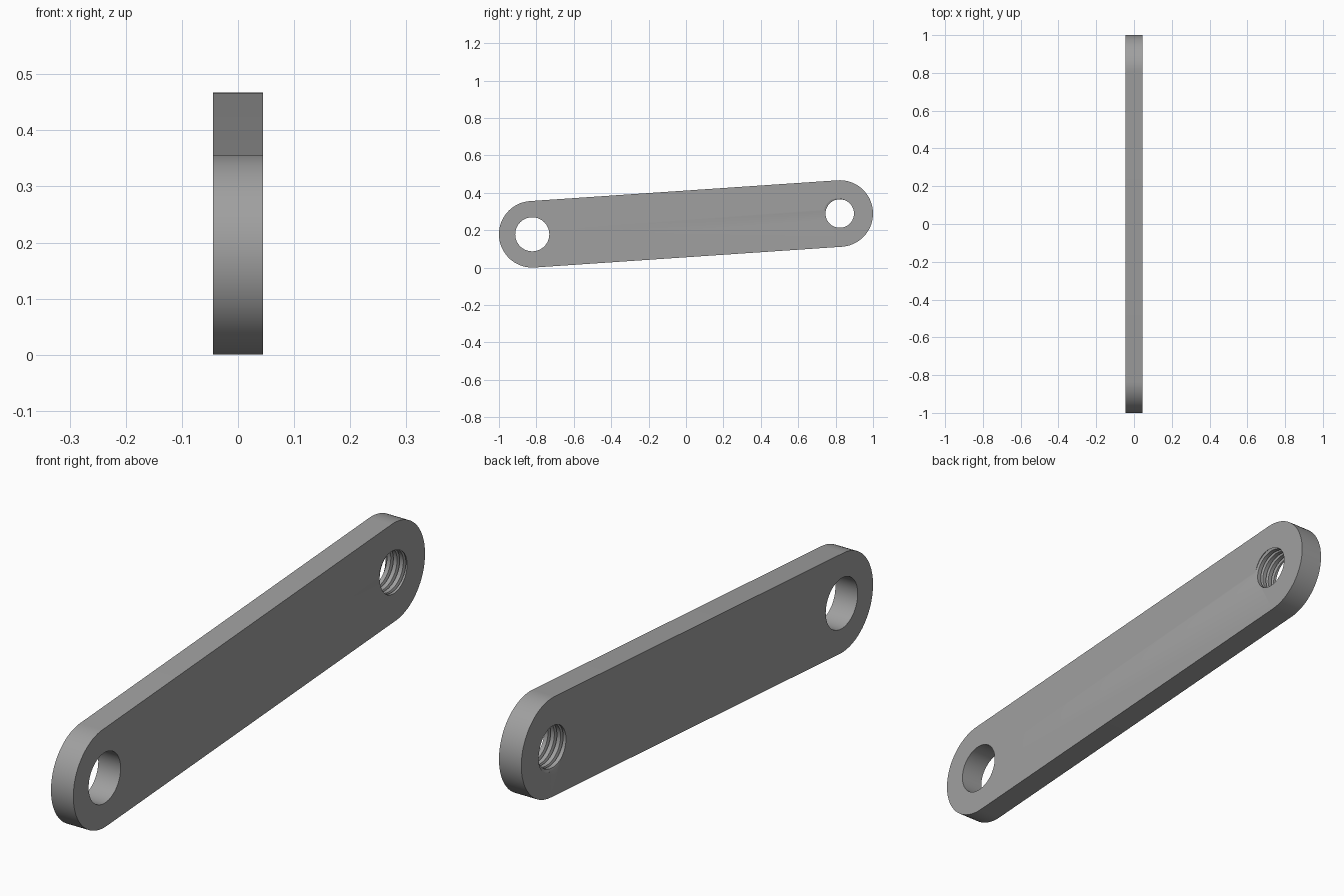
import bpy, bmesh, math

if "Cube" in bpy.data.objects:
    bpy.data.objects.remove(bpy.data.objects["Cube"])

HALF = 0.0445                      # half thickness of the arm
END_R = 0.178                      # radius of the rounded ends
FRONT = (-0.822, 0.178)            # (y, z) centres of the two ends
REAR = (0.822, 0.289)
BORE_R = 0.091                     # plain hole
CREST_R, ROOT_R = 0.076, 0.086     # threaded hole
PITCH = 0.025
GROOVE = [(-0.2, CREST_R), (-0.06, ROOT_R), (0.06, ROOT_R), (0.2, CREST_R)]
START = math.radians(145)          # where the groove leaves the +x face
SEG = 72


def polar(c, r, a, x):
    return (x, c[0] + r * math.cos(a), c[1] + r * math.sin(a))


def wall(bm, outline):
    """Extruded closed wall through a list of (centre, radius, angle)."""
    lo = [bm.verts.new(polar(c, r, a, -HALF)) for c, r, a in outline]
    hi = [bm.verts.new(polar(c, r, a, HALF)) for c, r, a in outline]
    n = len(outline)
    for i in range(n):
        j = (i + 1) % n
        bm.faces.new((lo[i], lo[j], hi[j], hi[i]))


def groove_radius(phase):
    f = abs((phase + 0.5) % 1 - 0.5)
    k = min(max((0.2 - f) / 0.14, 0), 1)
    return CREST_R + (ROOT_R - CREST_R) * k


def thread(bm, c):
    """Helical groove wall, trimmed flush with both faces."""
    cols = []
    for j in range(SEG + 1):
        a = 2 * math.pi * j / SEG
        shift = (a - START) / (2 * math.pi)
        col = []
        for turn in range(-7, 4):
            for f, r in GROOVE:
                x = HALF + PITCH * (turn + f + shift)
                if abs(x) > HALF:
                    x = math.copysign(HALF, x)
                    r = groove_radius((x - HALF) / PITCH - shift)
                col.append(bm.verts.new(polar(c, r, a, x)))
        cols.append(col)
    for p, q in zip(cols, cols[1:]):
        for k in range(len(p) - 1):
            bm.faces.new((p[k], q[k], q[k + 1], p[k + 1]))
    # the last column meets the first one turn further along
    for k, v in enumerate(cols[-1][:-4]):
        v.co = cols[0][k + 4].co


bm = bmesh.new()

# Outer edge: two half circles joined by tangent sides
tilt = math.atan2(REAR[1] - FRONT[1], REAR[0] - FRONT[0])
half = [math.pi * i / 40 + tilt for i in range(41)]
wall(bm, [(FRONT, END_R, a + math.pi / 2) for a in half]
     + [(REAR, END_R, a - math.pi / 2) for a in half])

# Plain and threaded holes
wall(bm, [(FRONT, BORE_R, 2 * math.pi * i / SEG) for i in range(SEG)])
thread(bm, REAR)
bmesh.ops.remove_doubles(bm, verts=bm.verts[:], dist=1e-5)

# Flat side faces around the holes
for side in (-1, 1):
    rim = [e for e in bm.edges if len(e.link_faces) == 1
           and all(abs(v.co.x - side * HALF) < 1e-4 for v in e.verts)]
    bmesh.ops.triangle_fill(bm, edges=rim, use_beauty=True, normal=(side, 0, 0))
bmesh.ops.recalc_face_normals(bm, faces=bm.faces[:])

mesh = bpy.data.meshes.new("crank_arm")
bm.to_mesh(mesh)
bm.free()
arm = bpy.data.objects.new("crank_arm", mesh)
bpy.context.collection.objects.link(arm)

grey = bpy.data.materials.new("metal grey")
grey.diffuse_color = (0.35, 0.35, 0.35, 1)
grey.use_nodes = True
grey.node_tree.nodes["Principled BSDF"].inputs["Base Color"].default_value = grey.diffuse_color
mesh.materials.append(grey)

bpy.context.view_layer.objects.active = arm
arm.select_set(True)
bpy.ops.object.shade_smooth_by_angle(angle=math.radians(30))
